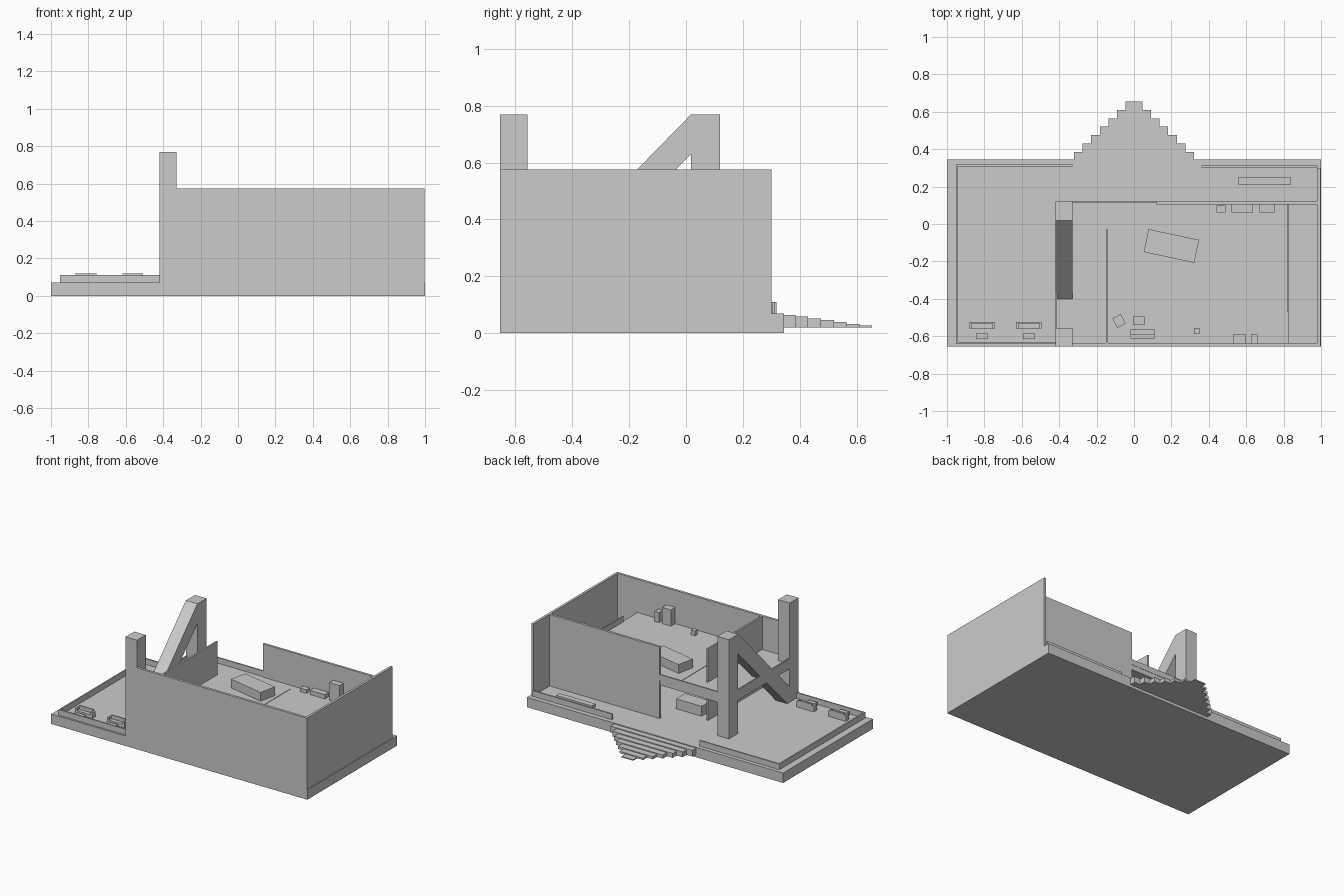
import bpy, bmesh
from mathutils import Matrix, Vector

if "Cube" in bpy.data.objects:
    bpy.data.objects.remove(bpy.data.objects["Cube"])


def box(name, x0, x1, y0, y1, z0, z1, rot=0.0):
    """Axis aligned block from its limits, optionally turned about its own z axis."""
    bm = bmesh.new()
    bmesh.ops.create_cube(bm, size=1)
    bmesh.ops.scale(bm, vec=(x1 - x0, y1 - y0, z1 - z0), verts=bm.verts)
    me = bpy.data.meshes.new(name)
    bm.to_mesh(me)
    bm.free()
    ob = bpy.data.objects.new(name, me)
    ob.location = ((x0 + x1) / 2, (y0 + y1) / 2, (z0 + z1) / 2)
    ob.rotation_euler.z = rot
    bpy.context.collection.objects.link(ob)
    return ob


def prism_x(name, profile, x0, x1):
    """Extrude a (y, z) profile along x."""
    bm = bmesh.new()
    face = bm.faces.new([bm.verts.new((x0, y, z)) for y, z in profile])
    ext = bmesh.ops.extrude_face_region(bm, geom=[face])
    moved = [g for g in ext["geom"] if isinstance(g, bmesh.types.BMVert)]
    bmesh.ops.translate(bm, vec=(x1 - x0, 0, 0), verts=moved)
    bmesh.ops.recalc_face_normals(bm, faces=bm.faces)
    me = bpy.data.meshes.new(name)
    bm.to_mesh(me)
    bm.free()
    ob = bpy.data.objects.new(name, me)
    bpy.context.collection.objects.link(ob)
    return ob


F0, F1, TOP = 0.07, 0.34, 0.575     # ground floor, upper floor, wall top
FRONT, BACK = -0.655, 0.345

# base and tapering entrance steps
box("base_slab", -1, 1, FRONT, BACK, 0, F0)
for i in range(7):
    half = 0.32 - 0.0457 * i
    y = BACK + 0.04 + 0.045 * i
    box(f"entrance_step_{i + 1}", -half, half, BACK - 0.005 if i == 0 else y - 0.046, y,
        0.02, 0.064 - 0.0062 * i)

# main walls
box("front_wall", -0.42, 0.995, FRONT, -0.637, 0, TOP)
box("right_wall", 0.98, 0.997, FRONT, 0.30, 0, TOP)
box("back_wall", 0.12, 0.98, 0.105, 0.122, F0, TOP)
box("partition_wall", -0.15, -0.138, -0.637, -0.03, F0, TOP)

# upper floor with low edge curbs
box("upper_floor", -0.42, 0.825, -0.637, 0.12, 0.305, F1)
box("upper_curb_back", -0.33, 0.12, 0.112, 0.122, F1, 0.38)
box("upper_curb_left", -0.42, -0.412, -0.56, 0.02, F1, 0.38)
box("upper_curb_right", 0.818, 0.825, -0.47, 0.105, F1, 0.38)

# pillars and diagonal brace
box("front_pillar", -0.42, -0.33, FRONT, -0.557, 0, 0.77)
box("back_pillar", -0.42, -0.33, 0.018, 0.12, F0, 0.77)
prism_x("diagonal_brace", [(0.018, 0.77), (-0.65, 0.085), (-0.65, 0.07), (-0.53, 0.07), (0.018, 0.63)],
        -0.42, -0.33)

# terrace curbs
box("terrace_curb_left", -0.952, -0.942, -0.642, 0.318, F0, 0.11)
box("terrace_curb_front", -0.942, -0.42, -0.642, -0.632, F0, 0.11)
box("terrace_curb_back_left", -0.942, -0.33, 0.308, 0.318, F0, 0.11)
box("terrace_curb_back_right", 0.36, 0.98, 0.302, 0.312, F0, 0.11)

# terrace seats: bench with two arms and a small table each
for i, cx in enumerate((-0.8125, -0.5625)):
    box(f"bench_seat_{i}", cx - 0.055, cx + 0.055, -0.56, -0.525, F0, 0.093)
    box(f"bench_back_{i}", cx - 0.055, cx + 0.055, -0.533, -0.525, 0.093, 0.12)
    for s in (-1, 1):
        box(f"bench_arm_{i}_{s}", cx + s * 0.061 - 0.007, cx + s * 0.061 + 0.007, -0.56, -0.525, F0, 0.11)
    box(f"terrace_table_{i}", cx - 0.032, cx + 0.032, -0.615, -0.585, F0, 0.095)
box("back_bench", 0.56, 0.84, 0.21, 0.25, F0, 0.09)

# ground floor sofa
box("lower_sofa", -0.08, 0.12, -0.16, -0.06, F0, 0.14)

# upper floor furniture
box("rug", 0.0, 0.37, -0.23, 0.055, F1, 0.343)
box("main_table", 0.062, 0.338, -0.18, -0.055, F1, 0.405, rot=-0.21)
box("cabinet_small", 0.44, 0.49, 0.062, 0.10, F1, 0.365)
box("cabinet_wide", 0.52, 0.635, 0.062, 0.105, F1, 0.37)
box("cabinet_tall", 0.67, 0.75, 0.062, 0.105, F1, 0.465)
box("wardrobe", 0.53, 0.60, -0.637, -0.59, F1, 0.455)
box("side_cabinet", 0.625, 0.66, -0.637, -0.59, F1, 0.41)
box("stool", 0.32, 0.35, -0.587, -0.557, F1, 0.375)
box("desk", -0.02, 0.11, -0.612, -0.59, F1, 0.385)
box("desk_front", -0.02, 0.11, -0.59, -0.565, F1, 0.365)
box("chair", -0.005, 0.055, -0.54, -0.495, F1, 0.365)
box("turned_chair", -0.105, -0.055, -0.547, -0.49, F1, 0.37, rot=0.45)
